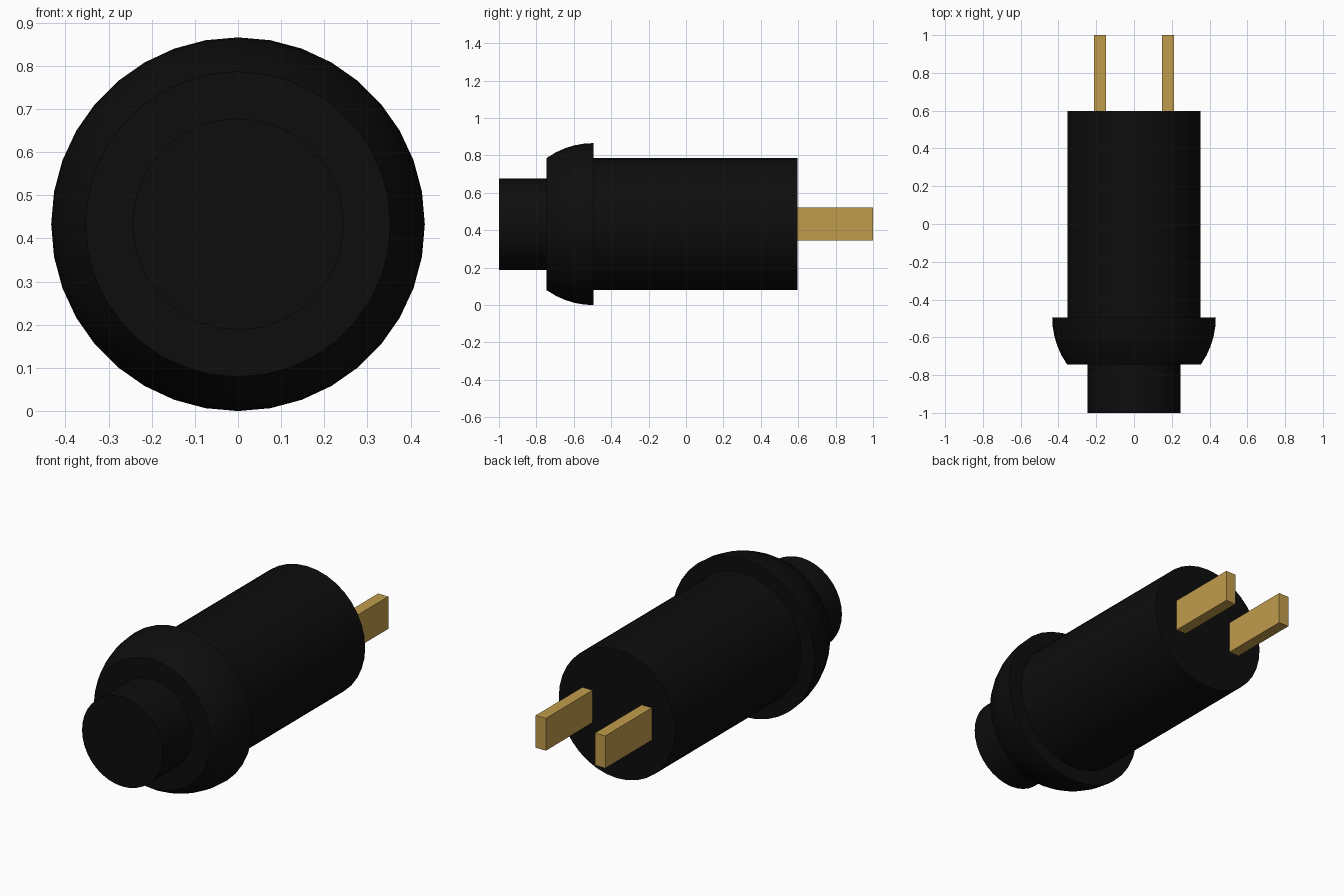
import bpy, bmesh, math

if "Cube" in bpy.data.objects:
    bpy.data.objects.remove(bpy.data.objects["Cube"], do_unlink=True)

SIDES = 36
R = 0.433          # collar radius, also the height of the axis
COLLAR_Y = -0.495  # flat back of the collar


def material(name, color):
    m = bpy.data.materials.new(name)
    m.use_nodes = True
    m.diffuse_color = color
    m.node_tree.nodes["Principled BSDF"].inputs["Base Color"].default_value = color
    return m


black = material("black plastic", (0.004, 0.004, 0.004, 1))
brass = material("brass", (0.53, 0.335, 0.072, 1))


def finish(name, bm, mat, smooth):
    bmesh.ops.recalc_face_normals(bm, faces=bm.faces)
    mesh = bpy.data.meshes.new(name)
    bm.to_mesh(mesh)
    bm.free()
    mesh.materials.append(mat)
    ob = bpy.data.objects.new(name, mesh)
    ob.location.z = R
    bpy.context.collection.objects.link(ob)
    if smooth:
        bpy.ops.object.select_all(action='DESELECT')
        ob.select_set(True)
        bpy.context.view_layer.objects.active = ob
        bpy.ops.object.shade_smooth_by_angle(angle=math.radians(30))
    return ob


def turned(name, profile):
    """Capped solid turned around the y axis from (y, radius) points."""
    bm = bmesh.new()
    rings = []
    for y, r in profile:
        angles = [2 * math.pi * i / SIDES for i in range(SIDES)]
        rings.append([bm.verts.new((r * math.sin(a), y, r * math.cos(a))) for a in angles])
    for a, b in zip(rings, rings[1:]):
        for i in range(SIDES):
            j = (i + 1) % SIDES
            bm.faces.new((a[i], a[j], b[j], b[i]))
    bm.faces.new(rings[0])
    bm.faces.new(rings[-1])
    return finish(name, bm, black, True)


# Push button, domed collar (slice of a sphere) and barrel
turned("push_button", [(-1.0, 0.245), (-0.74, 0.245)])
collar = [(COLLAR_Y - d, math.sqrt(R * R - d * d)) for d in (0.25, 0.2, 0.15, 0.1, 0.05, 0)]
turned("collar", collar)
turned("barrel", [(COLLAR_Y - 0.01, 0.353), (0.597, 0.353)])

# Two flat terminals at the back
for side, name in ((1, "left_terminal"), (-1, "right_terminal")):
    bm = bmesh.new()
    bmesh.ops.create_cube(bm, size=1)
    bmesh.ops.scale(bm, vec=(0.062, 0.413, 0.177), verts=bm.verts)
    bmesh.ops.translate(bm, vec=(side * 0.18, 0.7935, 0), verts=bm.verts)
    finish(name, bm, brass, False)
